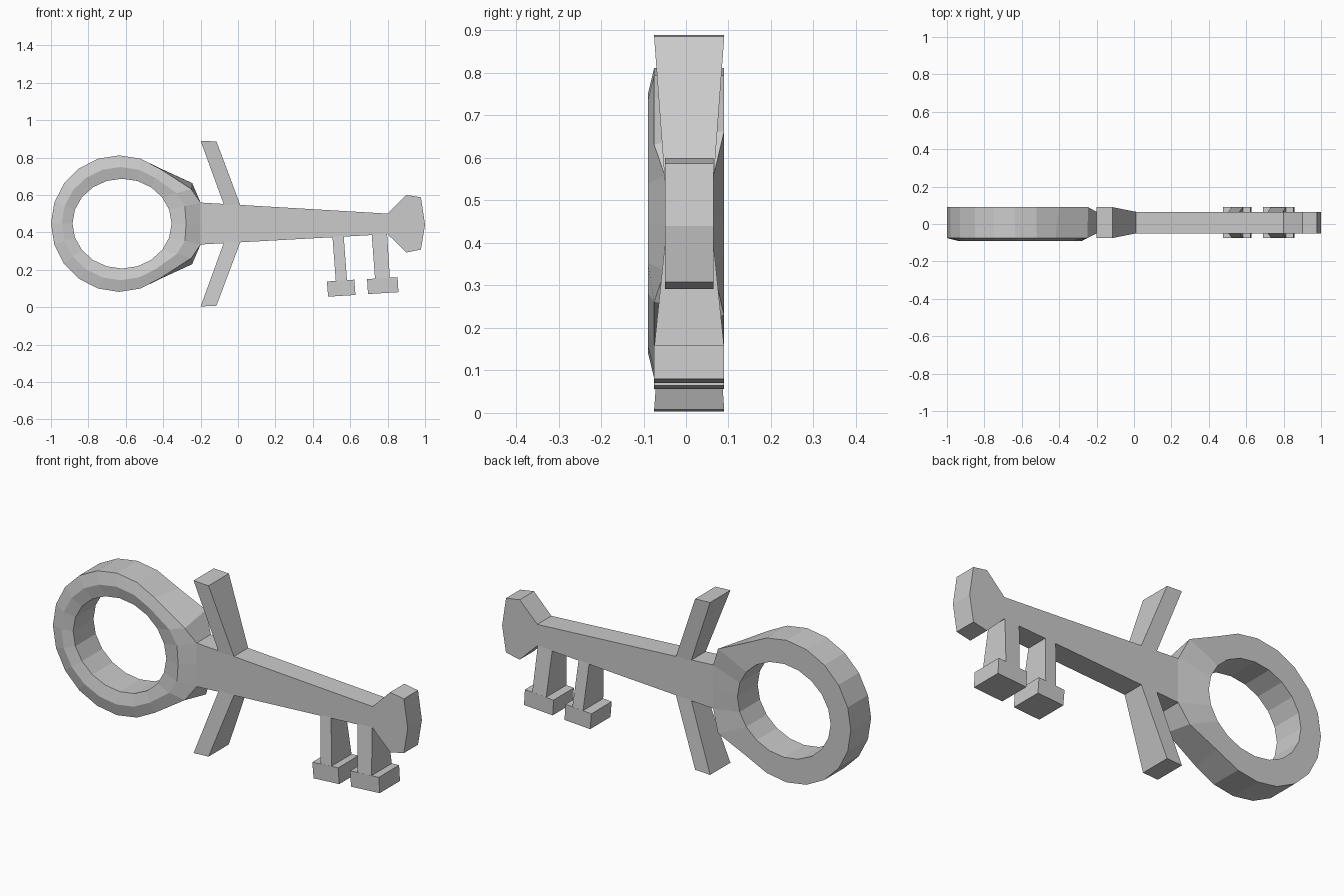
import bpy, bmesh, math

if "Cube" in bpy.data.objects:
    bpy.data.objects.remove(bpy.data.objects["Cube"])

MID = 0.4465             # height of the key's long axis
THIN = (-0.05, 0.065)    # front/back depth of the shaft
WIDE = (-0.075, 0.09)    # front/back depth of the ring, teeth and guard tips


def finish(name, bm):
    bmesh.ops.recalc_face_normals(bm, faces=bm.faces)
    mesh = bpy.data.meshes.new(name)
    bm.to_mesh(mesh)
    bm.free()
    ob = bpy.data.objects.new(name, mesh)
    bpy.context.collection.objects.link(ob)
    return ob


def slab(name, pts, depths):
    """Extrude an x/z outline, each point with its own (front, back) depth."""
    bm = bmesh.new()
    front = [bm.verts.new((x, d[0], z)) for (x, z), d in zip(pts, depths)]
    back = [bm.verts.new((x, d[1], z)) for (x, z), d in zip(pts, depths)]
    bm.faces.new(front)
    bm.faces.new(back[::-1])
    n = len(pts)
    for i in range(n):
        j = (i + 1) % n
        bm.faces.new((front[i], back[i], back[j], front[j]))
    return finish(name, bm)


# Ring handle: 20 segments, pulled out to the neck on the right
N = 20
bm = bmesh.new()
loops = []
for i in range(N):
    a = 2 * math.pi * i / N
    c, s = math.cos(a), math.sin(a)
    k = min(i, N - i)
    sign = 1 if s >= 0 else -1
    ix, iz = -0.62 + 0.265 * c, 0.24 * s
    bx, bz = -0.635 + 0.365 * c, 0.365 * s
    fx, fz, depth = bx, bz, WIDE
    if k < 2:
        bx = fx = -0.2
        bz = fz = 0.112 * sign * k
        depth = THIN
    elif k == 2:
        bx, bz = -0.245, 0.217 * sign
        fx, fz = -0.25, 0.185 * sign
    elif k == 3:
        bx, bz = -0.40, 0.288 * sign
    section = [(ix, 0.09, iz), (bx, depth[1], bz), (fx, depth[0], fz),
               ((ix + fx) / 2, -0.09, (iz + fz) / 2), (ix, -0.075, iz)]
    loops.append([bm.verts.new((x, y, z + MID)) for x, y, z in section])
for i in range(N):
    p, q = loops[i], loops[(i + 1) % N]
    for m in range(5):
        n = (m + 1) % 5
        bm.faces.new((p[m], p[n], q[n], q[m]))
finish("ring_handle", bm)

# Tapered shaft with flared tip
shaft = [(-0.2, 0.335), (0.8, 0.39), (0.9, 0.292), (0.978, 0.308), (1.0, 0.44),
         (0.978, 0.587), (0.9, 0.6), (0.8, 0.5), (-0.2, 0.559)]
slab("shaft", shaft, [THIN] * len(shaft))

# Slanted guard arms, mirrored above and below the shaft
arm = [(-0.2, 0.443), (-0.115, 0.439), (0.012, 0.10), (-0.075, 0.10)]
for side, sign in (("upper", 1), ("lower", -1)):
    slab("guard_arm_" + side, [(x, MID + sign * z) for x, z in arm],
         [WIDE, WIDE, THIN, THIN])

# Two teeth: a flared stem on a wider foot
teeth = [
    ([(0.505, 0.378), (0.565, 0.381), (0.583, 0.14), (0.523, 0.137)],
     [(0.475, 0.137), (0.622, 0.147), (0.628, 0.065), (0.482, 0.056)]),
    ([(0.715, 0.388), (0.797, 0.393), (0.812, 0.152), (0.733, 0.148)],
     [(0.69, 0.15), (0.853, 0.16), (0.858, 0.08), (0.695, 0.07)]),
]
for i, (stem, foot) in enumerate(teeth, 1):
    slab(f"tooth_stem_{i}", stem, [THIN, THIN, WIDE, WIDE])
    slab(f"tooth_foot_{i}", foot, [WIDE] * 4)
